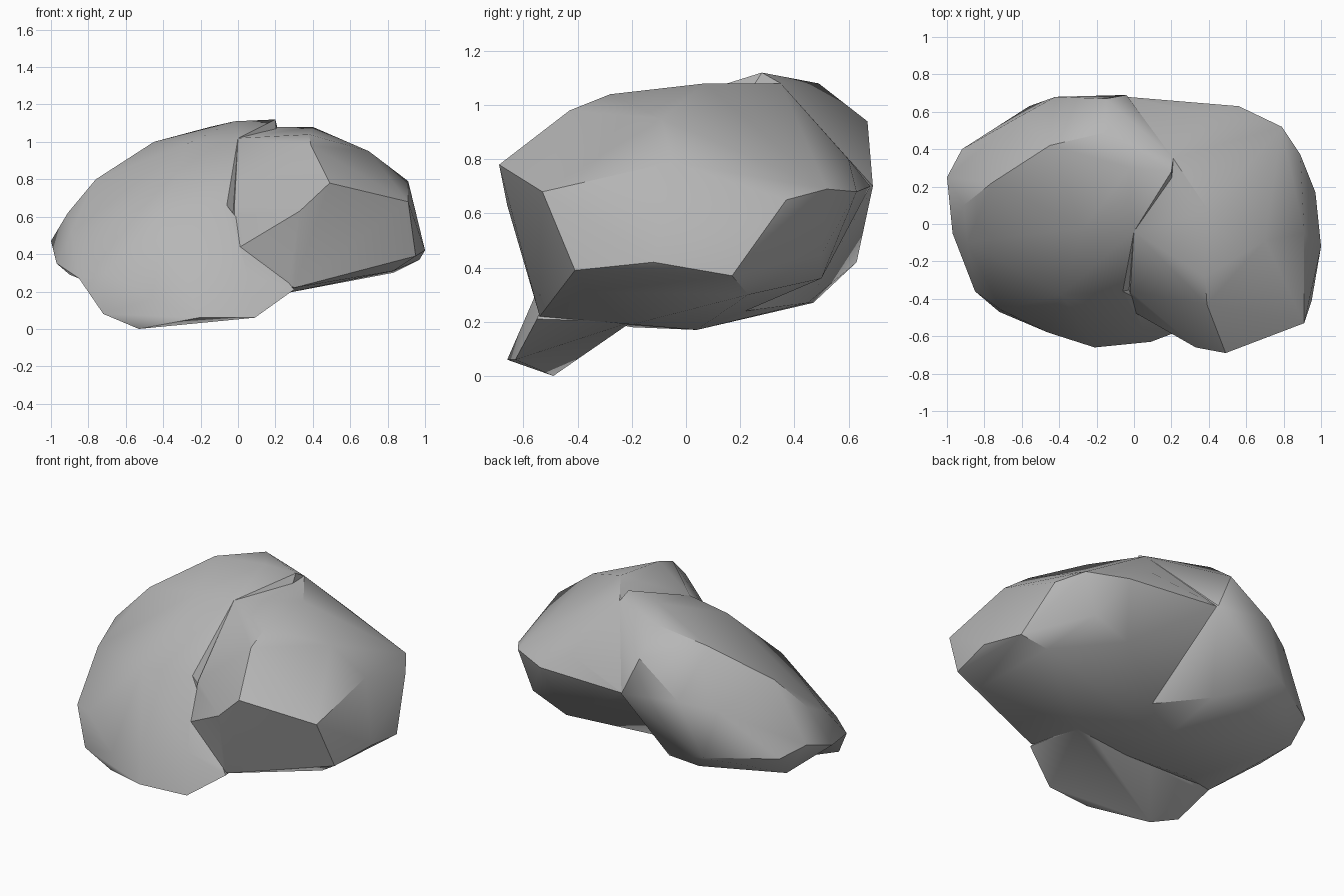
import bpy
import bmesh

cube = bpy.data.objects.get("Cube")
if cube:
    bpy.data.objects.remove(cube, do_unlink=True)

# Plain grey stone
stone = bpy.data.materials.new("grey_stone")
stone.use_nodes = True
stone.diffuse_color = (0.47, 0.47, 0.47, 1)
stone.node_tree.nodes["Principled BSDF"].inputs["Base Color"].default_value = stone.diffuse_color


def faceted_lobe(name, *corner_groups):
    """Wrap a convex faceted stone around its corners."""
    bm = bmesh.new()
    for group in corner_groups:
        for corner in group:
            bm.verts.new(corner)
    hull = bmesh.ops.convex_hull(bm, input=bm.verts[:])
    loose = {e for e in hull["geom_interior"] + hull["geom_unused"]
             if isinstance(e, bmesh.types.BMVert)}
    bmesh.ops.delete(bm, geom=list(loose), context="VERTS")
    bmesh.ops.recalc_face_normals(bm, faces=bm.faces[:])
    mesh = bpy.data.meshes.new(name)
    bm.to_mesh(mesh)
    bm.free()
    mesh.materials.append(stone)
    lobe = bpy.data.objects.new(name, mesh)
    bpy.context.collection.objects.link(lobe)
    return lobe


def weld(base, extra):
    """Join one lobe onto another as a single closed surface."""
    mod = base.modifiers.new("weld", "BOOLEAN")
    mod.operation = "UNION"
    mod.solver = "EXACT"
    mod.object = extra
    bpy.context.view_layer.objects.active = base
    bpy.ops.object.modifier_apply(modifier=mod.name)
    bpy.data.objects.remove(extra, do_unlink=True)


# Left slab: high back crest, sloping down towards the front
slab_crest = [(-.02, .3, 1.11), (.2, .28, 1.12), (.21, .35, 1.08), (-.02, .15, 1.07),
              (0, -.04, 1.02), (-.27, -.02, .99), (-.15, .49, 1.08), (-.45, .42, 1),
              (-.76, .22, .8), (-.91, .1, .62)]
slab_back = [(-.15, .67, .94), (-.04, .69, .7), (.02, .5, .83), (-.42, .68, .75),
             (-.62, .57, .7), (-.56, .63, .42), (-.92, .4, .42), (-1, .25, .47)]
slab_base = [(-.42, .47, .27), (-.2, .45, .27), (-.9, .3, .29), (-.18, .04, .17),
             (.05, .22, .24), (-.6, -.2, .18), (.25, -.3, .2), (-.97, -.05, .35)]
slab_lip = [(-.39, -.38, .64), (-.06, -.36, .66), (-.71, -.46, .3), (-.85, -.36, .27),
            (-.89, -.1, .52)]

# Foot: low wedge reaching forward under the slab's lip
foot_toe = [(-.46, -.58, .16), (-.21, -.66, .06), (.09, -.63, .06), (-.53, -.49, 0),
            (-.72, -.47, .08), (.05, -.56, .29)]
foot_heel = [(.3, -.55, .21), (-.55, -.36, .13), (0, -.36, .14), (-.7, -.3, .2),
             (.25, -.2, .2)]

# Right shoulder: a flat-topped block overhanging the front
shoulder_top = [(0, -.04, 1.02), (.2, .1, 1.05), (.21, .35, 1.08), (.4, .07, 1.08),
                (.38, -.28, 1.04), (.39, -.43, .98), (.7, -.09, .95), (.91, -.05, .79)]
shoulder_back = [(.37, .6, .8), (.17, .58, .76), (.56, .63, .68), (.79, .52, .69),
                 (.89, .37, .65), (-.04, .68, .7)]
shoulder_brow = [(.49, -.69, .78), (.33, -.66, .63), (.91, -.53, .68), (-.02, -.36, .64),
                 (.95, -.41, .39), (1, -.12, .42), (.97, .17, .37)]
shoulder_base = [(.83, .23, .3), (.83, -.36, .31), (.6, -.48, .31), (.3, -.54, .22),
                 (.47, .5, .36), (.7, .5, .45), (.05, .22, .24), (.25, -.2, .19),
                 (-.02, -.46, .42), (-.18, .04, .17)]

rock = faceted_lobe("rock", slab_crest, slab_back, slab_base, slab_lip)
weld(rock, faceted_lobe("rock_foot", foot_toe, foot_heel, slab_lip))
weld(rock, faceted_lobe("rock_shoulder", shoulder_top, shoulder_back,
                        shoulder_brow, shoulder_base))

# Soft shading across shallow facets, crisp on the steep ones
rock.select_set(True)
bpy.ops.object.shade_smooth_by_angle(angle=0.6)
